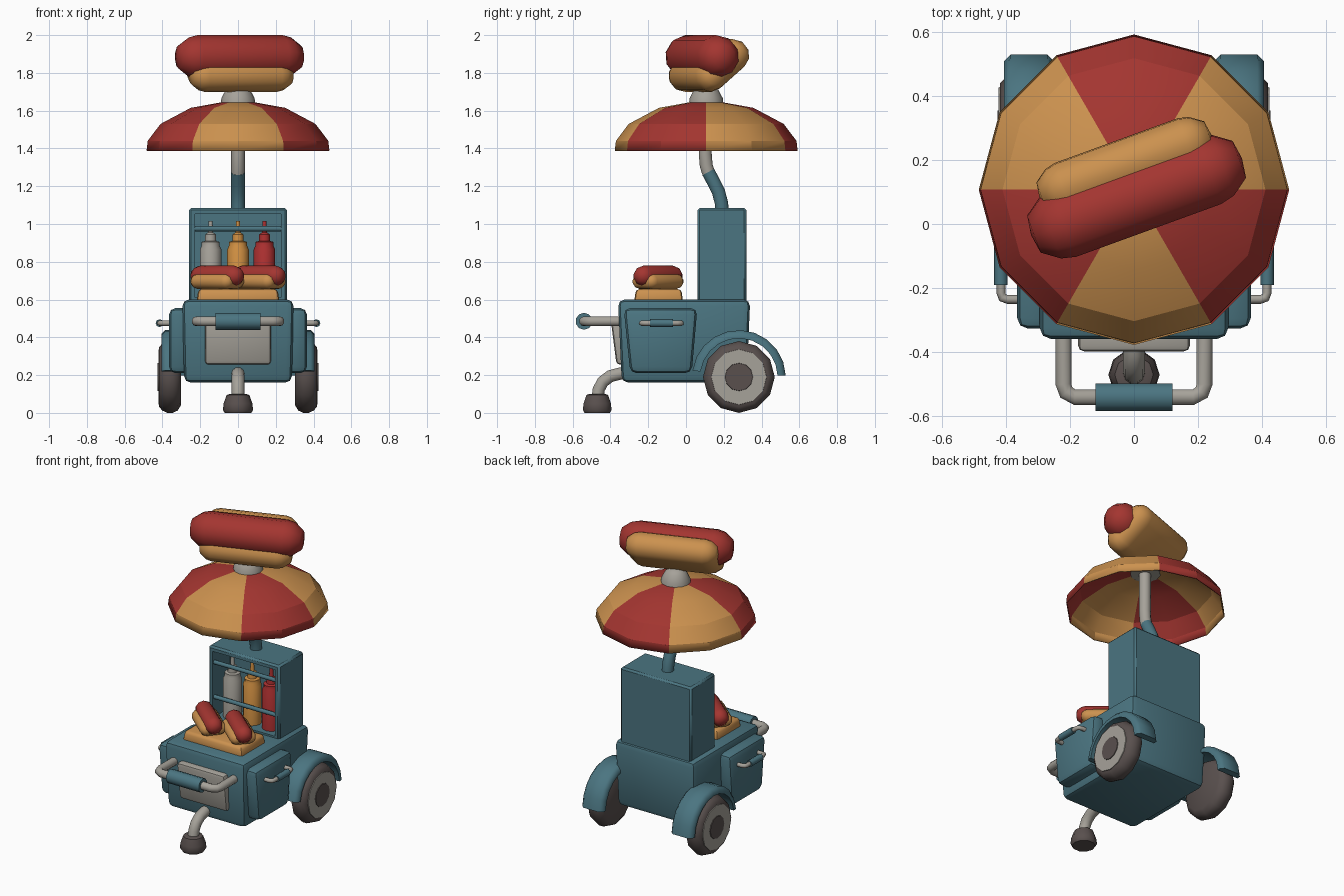
import bpy, bmesh, math
from mathutils import Vector, Matrix

if "Cube" in bpy.data.objects:
    bpy.data.objects.remove(bpy.data.objects["Cube"])


def material(name, rgb):
    m = bpy.data.materials.new(name)
    m.diffuse_color = (*rgb, 1)
    m.use_nodes = True
    m.node_tree.nodes["Principled BSDF"].inputs["Base Color"].default_value = m.diffuse_color
    return m


TEAL = material("teal paint", (0.07, 0.178, 0.22))
RED = material("sausage red", (0.37, 0.036, 0.03))
BUN = material("bun orange", (0.60, 0.285, 0.078))
METAL = material("light metal", (0.38, 0.36, 0.32))
DARK = material("dark rubber", (0.10, 0.08, 0.076))
MUSTARD = material("mustard yellow", (0.64, 0.28, 0.055))
KETCHUP = material("ketchup red", (0.42, 0.03, 0.03))


def finish(name, bm, mats, angle=40, matrix=None):
    """Orient, smooth below the given angle and link the object."""
    if matrix:
        bmesh.ops.transform(bm, matrix=matrix, verts=bm.verts)
    bmesh.ops.recalc_face_normals(bm, faces=bm.faces)
    for f in bm.faces:
        f.smooth = True
    for e in bm.edges:
        e.smooth = e.calc_face_angle(0) < math.radians(angle)
    me = bpy.data.meshes.new(name)
    bm.to_mesh(me)
    bm.free()
    for m in mats if isinstance(mats, list) else [mats]:
        me.materials.append(m)
    ob = bpy.data.objects.new(name, me)
    bpy.context.collection.objects.link(ob)
    return ob


def block(z0, z1, low, high, bevel, segs=2):
    """Rounded box; low and high are (x0, x1, y0, y1) at z0 and z1."""
    bm = bmesh.new()
    for z, (a, b, c, d) in ((z0, low), (z1, high)):
        for p in ((a, c), (b, c), (b, d), (a, d)):
            bm.verts.new((*p, z))
    bmesh.ops.convex_hull(bm, input=bm.verts)
    bmesh.ops.dissolve_limit(bm, angle_limit=0.02, verts=bm.verts, edges=bm.edges)
    bmesh.ops.bevel(bm, geom=bm.edges[:], offset=bevel, segments=segs,
                    profile=0.5, affect='EDGES')
    return bm


def lathe(profile, n, bm=None, matrix=Matrix()):
    """Revolve (radius, height) points about z."""
    bm = bm or bmesh.new()
    rings = []
    for r, z in profile:
        count = 1 if r == 0 else n
        rings.append([bm.verts.new(matrix @ Vector((r * math.cos(math.tau * i / n),
                      r * math.sin(math.tau * i / n), z))) for i in range(count)])
    for a, b in zip(rings, rings[1:]):
        for i in range(n):
            q = [a[i % len(a)], a[(i + 1) % n % len(a)], b[(i + 1) % n % len(b)], b[i % len(b)]]
            bm.faces.new(list(dict.fromkeys(q)))
    return bm


def tube(name, pts, r, normal, mat, n=10):
    """Sweep a circle along a path lying in the plane with this normal."""
    bm, pts, nrm = bmesh.new(), [Vector(p) for p in pts], Vector(normal)
    rings = []
    for i, p in enumerate(pts):
        t = (pts[min(i + 1, len(pts) - 1)] - pts[max(i - 1, 0)]).normalized()
        side = t.cross(nrm)
        rings.append([bm.verts.new(p + r * (math.cos(math.tau * k / n) * nrm +
                      math.sin(math.tau * k / n) * side)) for k in range(n)])
    for a, b in zip(rings, rings[1:]):
        for k in range(n):
            bm.faces.new((a[k], a[(k + 1) % n], b[(k + 1) % n], b[k]))
    bm.faces.new(rings[0])
    bm.faces.new(rings[-1])
    return finish(name, bm, mat, 50)


def capsule(length, r):
    h = length / 2
    c = h - r * 0.75
    return [(0, -h), (r * .55, -h + r * .08), (r * .9, -c - r * .2), (r, -c + r * .2),
            (r, c - r * .2), (r * .9, c + r * .2), (r * .55, h - r * .08), (0, h)]


AXIS_X = Matrix.Rotation(math.pi / 2, 4, 'Y')
AXIS_Y = Matrix.Rotation(math.pi / 2, 4, 'X')


def hot_dog(name, loc, turn, tilt, s):
    m = (Matrix.Translation(loc) @ Matrix.Rotation(math.radians(turn), 4, 'Z')
         @ Matrix.Rotation(math.radians(tilt), 4, 'X') @ Matrix.Scale(s, 4))
    finish(name + "_sausage", lathe(capsule(0.70, 0.115), 10), RED, 50, m @ AXIS_X)
    bm = bmesh.new()
    for y in (-0.085, 0.085):
        lathe(capsule(0.57, 0.085), 10, bm, Matrix.Translation((0, y, -0.06)) @ AXIS_X)
    hull = bmesh.ops.convex_hull(bm, input=bm.verts)
    junk = [g for g in hull["geom_interior"] if isinstance(g, bmesh.types.BMVert)]
    bmesh.ops.delete(bm, geom=junk, context='VERTS')
    keep = {g for g in hull["geom"] if isinstance(g, bmesh.types.BMFace)}
    bmesh.ops.delete(bm, geom=[f for f in bm.faces if f not in keep], context='FACES')
    finish(name + "_bun", bm, BUN, 50, m)


# Cart body and front panel
finish("cart_body", block(0.16, 0.60, (-.285, .285, -.34, .32), (-.295, .295, -.36, .34), 0.035), TEAL)
finish("front_panel", block(0.255, 0.505, (-.175, .175, -.368, -.30), (-.175, .175, -.40, -.30), 0.02), METAL)

# Cabinet with open front, rails inside
bm = block(0.58, 1.085, (-.26, .26, .06, .32), (-.26, .26, .06, .32), 0.012, 1)
front = max((f for f in bm.faces if f.normal.y < -.9 or f.normal.y > .9),
            key=lambda f: f.calc_area() - 9 * f.calc_center_median().y)
bmesh.ops.inset_individual(bm, faces=[front], thickness=0.028)
inner = bmesh.ops.extrude_discrete_faces(bm, faces=[front])["faces"]
bmesh.ops.translate(bm, verts=inner[0].verts, vec=(0, 0.18, 0))
finish("cabinet", bm, TEAL)
for i, z in enumerate((0.975, 0.745)):
    tube(f"cabinet_rail_{i}", [(-.23, .08, z), (.23, .08, z)], 0.014, (0, 0, 1), TEAL, 8)

# Sauce bottles
for nm, x, mat in (("white", -.145, METAL), ("mustard", 0, MUSTARD), ("ketchup", .14, KETCHUP)):
    prof = [(0, .61), (.057, .61), (.057, .865), (.048, .885), (.048, .905), (.03, .91),
            (.028, .945), (.014, .955), (.01, 1.015), (0, 1.015)]
    finish(nm + "_bottle", lathe(prof, 12), mat, 40, Matrix.Translation((x, .15, 0)))

# Serving tray and hot dogs
finish("serving_tray", block(0.585, 0.655, (-.22, .22, -.275, -.015), (-.21, .21, -.265, -.025), 0.018), BUN)
hot_dog("left_hot_dog", (-.11, -.148, .725), -41, 0, 0.48)
hot_dog("right_hot_dog", (.11, -.148, .725), -41, 0, 0.48)
hot_dog("roof_hot_dog", (.008, .085, 1.885), 20, 40, 1)

# Umbrella: striped canopy, cap, bent pole
bm = lathe([(.484, 1.388), (.478, 1.44), (.41, 1.53), (.25, 1.615), (0, 1.66)], 12)
for f in bm.faces:
    c = f.calc_center_median()
    f.material_index = int(math.degrees(math.atan2(c.y, c.x)) % 360 // 60) % 2
canopy = finish("umbrella_canopy", bm, [BUN, RED], 25, Matrix.Translation((0, .107, 0)))
mod = canopy.modifiers.new("thickness", 'SOLIDIFY')
mod.thickness, mod.offset = 0.008, -1
finish("umbrella_cap", lathe([(0, 1.63), (.092, 1.63), (.088, 1.665), (.065, 1.71), (.04, 1.73), (0, 1.735)], 12),
       METAL, 50, Matrix.Translation((0, .107, 0)))
tube("lower_pole", [(0, .192, 1.06), (0, .188, 1.11), (0, .172, 1.17), (0, .145, 1.225), (0, .118, 1.275)],
     0.037, (1, 0, 0), TEAL)
tube("upper_pole", [(0, .119, 1.27), (0, .107, 1.31), (0, .102, 1.37), (0, .102, 1.655)],
     0.036, (1, 0, 0), METAL)

# Push handle at the front
half = [(-.22, -.34), (-.22, -.50), (-.211, -.525), (-.185, -.54)]
path = [(x, y, .485) for x, y in half] + [(-x, y, .485) for x, y in reversed(half)]
tube("front_handle", path, 0.026, (0, 0, 1), METAL)
tube("front_handle_grip", [(-.12, -.54, .485), (.12, -.54, .485)], 0.045, (0, 0, 1), TEAL)

# Front support leg and foot
tube("front_leg", [(0, -.28, .21), (0, -.35, .208), (0, -.40, .195), (0, -.44, .165),
                   (0, -.462, .125), (0, -.47, .06)], 0.034, (1, 0, 0), METAL)
finish("front_foot", lathe([(0, 0), (.07, 0), (.08, .015), (.076, .05), (.06, .095), (.045, .1), (0, .1)], 10),
       DARK, 40, Matrix.Translation((0, -.47, 0)))

# Parts repeated on both sides
for side, s in (("left", -1), ("right", 1)):
    # Bulging side box with small handle
    lo, hi = sorted((s * .25, s * .365))
    finish(side + "_side_box", block(.21, .555, (lo, hi, -.295, .03), (lo, hi, -.33, .06), 0.035), TEAL)
    pts = [(.34, -.235), (.395, -.235), (.41, -.23), (.415, -.215),
           (.415, -.045), (.41, -.03), (.395, -.025), (.34, -.025)]
    tube(side + "_side_handle", [(s * x, y, .475) for x, y in pts], 0.014, (0, 0, 1), METAL, 8)
    tube(side + "_side_grip", [(s * .415, -.19, .475), (s * .415, -.07, .475)], 0.021, (0, 0, 1), TEAL, 8)

    # Wheel: tyre, disc and hub plate, axis pointing outward
    m = Matrix.Translation((s * .36, .28, .19)) @ Matrix.Rotation(s * math.pi / 2, 4, 'Y')
    tyre = [(0, -.058), (.15, -.058), (.178, -.04), (.19, -.015), (.19, .015), (.178, .04), (.158, .058), (0, .058)]
    finish(side + "_tyre", lathe(tyre, 12), DARK, 45, m)
    finish(side + "_wheel_disc", lathe([(0, .05), (.148, .05), (.146, .062), (0, .062)], 12), METAL, 40, m)
    finish(side + "_hub", lathe([(0, .06), (.075, .06), (.073, .066), (0, .066)], 12), DARK, 40, m)

    # Mudguard: rounded strip swept around the wheel
    bm = bmesh.new()
    section = [(.25, .205), (.25, .228), (.27, .248), (.385, .248), (.405, .228), (.405, .205)]
    rings = []
    for i in range(11):
        a = math.radians(2 + i * 17)
        rings.append([bm.verts.new((s * x, .28 + r * math.cos(a), .19 + r * math.sin(a))) for x, r in section])
    for a, b in zip(rings, rings[1:]):
        for k in range(6):
            bm.faces.new((a[k], a[(k + 1) % 6], b[(k + 1) % 6], b[k]))
    bm.faces.new(rings[0])
    bm.faces.new(rings[-1])
    finish(side + "_mudguard", bm, TEAL, 50)
